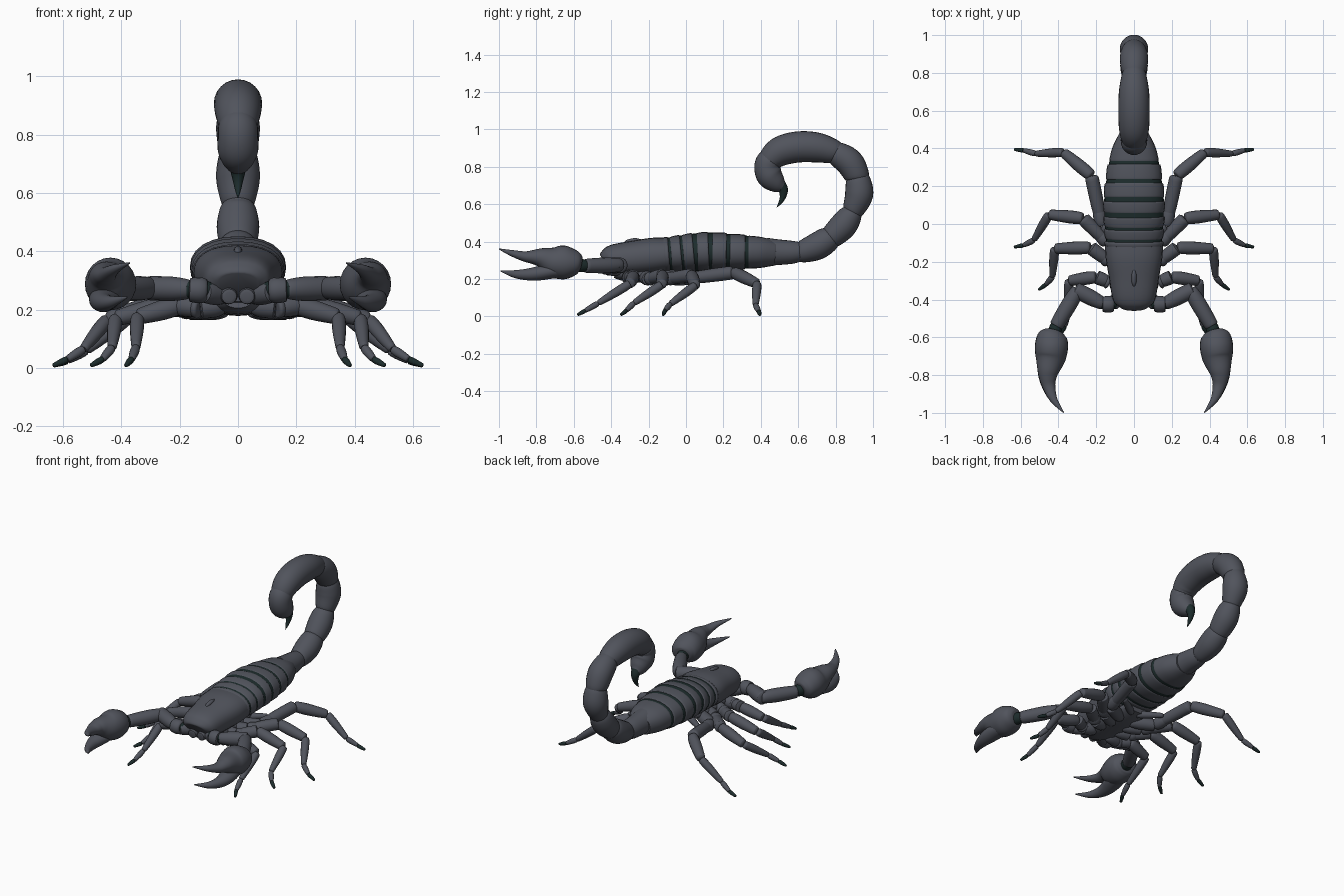
import bpy, bmesh, math
from mathutils import Vector as V


def material(name, col):
    m = bpy.data.materials.new(name)
    m.diffuse_color = (*col, 1)
    return m


GREY = material("slate grey shell", (0.082, 0.088, 0.108))
DARK = material("dark green joint", (0.012, 0.025, 0.025))


def catmull(p, steps):
    out = []
    for i in range(len(p) - 1):
        a, b, c, d = p[max(i - 1, 0)], p[i], p[i + 1], p[min(i + 2, len(p) - 1)]
        for k in range(steps):
            t = k / steps
            out.append([0.5 * (2 * q + (r - o) * t + (2 * o - 5 * q + 4 * r - s) * t * t
                               + (3 * q - o - 3 * r + s) * t ** 3) for o, q, r, s in zip(a, b, c, d)])
    return out + [list(p[-1])]


def tube(name, pts, mat=GREY, steps=5, sides=24, power=2.0):
    """Skin rings along points (x, y, z, side radius, up radius)."""
    pts = catmull([tuple(p) if len(p) == 5 else (*p, p[3]) for p in pts], steps)
    bm = bmesh.new()
    rings = []
    for i, p in enumerate(pts):
        t = (V(pts[min(i + 1, len(pts) - 1)][:3]) - V(pts[max(i - 1, 0)][:3])).normalized()
        side = V((1, 0, 0)) if abs(t.x) < 1e-5 else t.cross(V((0, 0, 1))).normalized()
        up = side.cross(t)
        ring = []
        for k in range(sides):
            a = math.tau * k / sides
            c, s = math.cos(a), math.sin(a)
            c = math.copysign(abs(c) ** (2 / power), c)
            s = math.copysign(abs(s) ** (2 / power), s)
            ring.append(bm.verts.new(V(p[:3]) + side * c * max(p[3], .001) + up * s * max(p[4], .001)))
        rings.append(ring)
    for a, b in zip(rings, rings[1:]):
        for k in range(sides):
            j = (k + 1) % sides
            bm.faces.new((a[k], a[j], b[j], b[k]))
    bm.faces.new(rings[0][::-1])
    bm.faces.new(rings[-1])
    bmesh.ops.recalc_face_normals(bm, faces=bm.faces)
    me = bpy.data.meshes.new(name)
    bm.to_mesh(me)
    bm.free()
    me.materials.append(mat)
    ob = bpy.data.objects.new(name, me)
    bpy.context.collection.objects.link(ob)
    return ob


def limb(name, a, b, r0, r1, mat=GREY):
    """Straight limb segment with rounded ends and a slight bulge."""
    a, b = V(a), V(b)
    shape = [(0, .6), (.06, .88), (.4, 1.06), (.9, 1), (.97, .88), (1, .6)]
    tube(name, [(*a.lerp(b, t), (r0 + (r1 - r0) * t) * k) for t, k in shape], mat, 3, 16)


# Carapace with eye ridge
tube("carapace", [(0, -.428, .285, .07, .05), (0, -.415, .293, .1, .07), (0, -.38, .302, .117, .084),
                  (0, -.28, .312, .133, .092), (0, -.18, .323, .15, .097), (0, -.115, .328, .153, .093)], power=2.3)
tube("eye_ridge", [(0, -.33, .394, .004), (0, -.31, .399, .012), (0, -.27, .406, .013), (0, -.24, .408, .004)],
     sides=12)

# Abdomen: dark core with overlapping plates. Profile: y, half width, bottom, top
profile = [(-.15, .153, .233, .418), (-.05, .158, .235, .432), (.05, .164, .238, .448), (.13, .165, .24, .453),
           (.22, .155, .243, .446), (.31, .141, .25, .437), (.39, .122, .257, .428), (.48, .078, .272, .40)]


def body_ring(y, k):
    for a, b in zip(profile, profile[1:]):
        if a[0] <= y <= b[0]:
            t = (y - a[0]) / (b[0] - a[0])
            w, lo, hi = (a[i] + (b[i] - a[i]) * t for i in (1, 2, 3))
            return (0, y, (lo + hi) / 2, w * k, (hi - lo) / 2 * k)


tube("abdomen_core", [body_ring(y, .955) for y in (-.15, -.05, .05, .13, .22, .31, .37)], DARK, power=2.2)
edges = [-.13, -.085, -.02, .055, .135, .23, .33, .478]
for i, (a, b) in enumerate(zip(edges, edges[1:])):
    s, gap = a + .004, .006 if i < 2 else .014
    e = b - gap if i < 6 else b
    tube(f"abdomen_plate_{i + 1}", [body_ring(s, .94), body_ring(s + .008, .975), body_ring((s + e) / 2, 1),
                                    body_ring(e - .006, 1), body_ring(e, .96)], power=2.2)

# Tail segments: y, z, radius
tail = [[(.43, .345, .075), (.50, .343, .068), (.57, .343, .061), (.62, .347, .05)],
        [(.595, .343, .045), (.625, .347, .06), (.70, .375, .073), (.76, .413, .068), (.79, .437, .05)],
        [(.755, .41, .05), (.785, .432, .065), (.84, .485, .073), (.877, .54, .064), (.89, .57, .048)],
        [(.88, .545, .045), (.897, .575, .06), (.925, .65, .075), (.922, .72, .068), (.915, .76, .052)],
        [(.92, .725, .052), (.913, .755, .067), (.875, .822, .075), (.815, .865, .067), (.775, .885, .05)],
        [(.82, .865, .05), (.785, .882, .066), (.70, .903, .08), (.6, .906, .083), (.51, .885, .08),
         (.46, .845, .07), (.44, .80, .055)]]
for i, seg in enumerate(tail):
    tube(f"tail_segment_{i + 1}", [(0, *p) for p in seg])
tube("stinger_bulb", [(0, .465, .86, .05), (0, .443, .83, .067), (0, .434, .79, .069), (0, .452, .745, .069),
                      (0, .49, .708, .05), (0, .517, .69, .028)])
tube("stinger_spine", [(0, .505, .70, .032), (0, .52, .675, .026), (0, .518, .64, .017), (0, .505, .61, .010),
                       (0, .485, .583, .001)], DARK, sides=16)

# Underside breastplate
tube("breastplate", [(0, -.38, .235, .05, .03), (0, -.3, .225, .09, .04), (0, -.1, .22, .1, .04),
                     (0, .03, .235, .08, .03)])

# Leg joints: hip root, hip, knee, shin, ankle, tip
legs = [[(.05, -.30, .215), (.13, -.31, .205), (.20, -.28, .215), (.345, -.30, .175), (.35, -.47, .07),
         (.365, -.54, .03), (.385, -.58, .008)],
        [(.05, -.22, .21), (.13, -.20, .2), (.23, -.125, .22), (.42, -.13, .17), (.432, -.28, .07),
         (.465, -.32, .03), (.505, -.348, .008)],
        [(.04, -.15, .205), (.14, -.10, .2), (.27, .03, .22), (.45, .05, .165), (.53, -.085, .065),
         (.585, -.113, .03), (.635, -.122, .008)],
        [(.04, -.08, .205), (.17, -.01, .2), (.225, .255, .235), (.375, .38, .175), (.52, .372, .06),
         (.585, .39, .025), (.635, .395, .008)]]
parts = [("hip", .036, .036), ("thigh", .03, .037), ("upper_shin", .036, .027), ("lower_shin", .027, .016),
         ("foot", .017, .012), ("foot_claw", .013, .007)]

for s, side in ((1, "right"), (-1, "left")):
    def m(p):
        return (p[0] * s, *p[1:])

    for n, leg in enumerate(legs):
        for (part, r0, r1), a, b in zip(parts, leg, leg[1:]):
            limb(f"{side}_leg_{n + 1}_{part}", m(a), m(b), r0, r1, DARK if part == "foot_claw" else GREY)
        limb(f"{side}_leg_{n + 1}_hip_ring", m(leg[1]), m(V(leg[1]).lerp(V(leg[2]), .3)), .036, .033)

    # Comb organ and mouth part
    limb(f"{side}_comb", m((.02, .0, .212)), m((.15, .09, .215)), .024, .014)
    limb(f"{side}_mouth_part", m((.035, -.36, .255)), m((.03, -.43, .245)), .034, .026)

    # Pincer arm
    limb(f"{side}_arm_base", m((.05, -.36, .25)), m((.12, -.43, .26)), .036, .036)
    limb(f"{side}_arm_base_joint", m((.09, -.42, .267)), m((.18, -.42, .27)), .031, .031, DARK)
    limb(f"{side}_arm_ring", m((.105, -.425, .266)), m((.168, -.425, .268)), .043, .041)
    limb(f"{side}_upper_arm", m((.16, -.425, .27)), m((.315, -.345, .274)), .037, .042)
    limb(f"{side}_elbow_joint", m((.28, -.36, .274)), m((.335, -.385, .274)), .033, .033, DARK)
    limb(f"{side}_forearm", m((.295, -.345, .275)), m((.415, -.545, .27)), .041, .038)
    limb(f"{side}_wrist_joint", m((.405, -.52, .27)), m((.43, -.60, .275)), .03, .036, DARK)

    # Pincer hand with upper and lower fingers
    tube(f"{side}_hand", [m(p) for p in [
        (.428, -.565, .28, .04, .04), (.43, -.575, .282, .062, .056), (.434, -.60, .285, .08, .073),
        (.437, -.65, .288, .088, .09), (.442, -.71, .292, .08, .082), (.453, -.77, .312, .06, .055),
        (.456, -.81, .317, .047, .04), (.45, -.86, .32, .034, .028), (.425, -.93, .338, .02, .017),
        (.373, -.998, .36, .003, .003)]])
    tube(f"{side}_lower_finger", [m(p) for p in [
        (.445, -.66, .25, .05, .04), (.455, -.73, .24, .055, .04), (.462, -.79, .23, .047, .038),
        (.457, -.85, .224, .034, .031), (.432, -.92, .227, .02, .02), (.38, -.99, .243, .003, .003)]])

bpy.ops.object.select_all(action='SELECT')
bpy.context.view_layer.objects.active = bpy.data.objects["carapace"]
bpy.ops.object.shade_smooth_by_angle(angle=math.radians(40))
